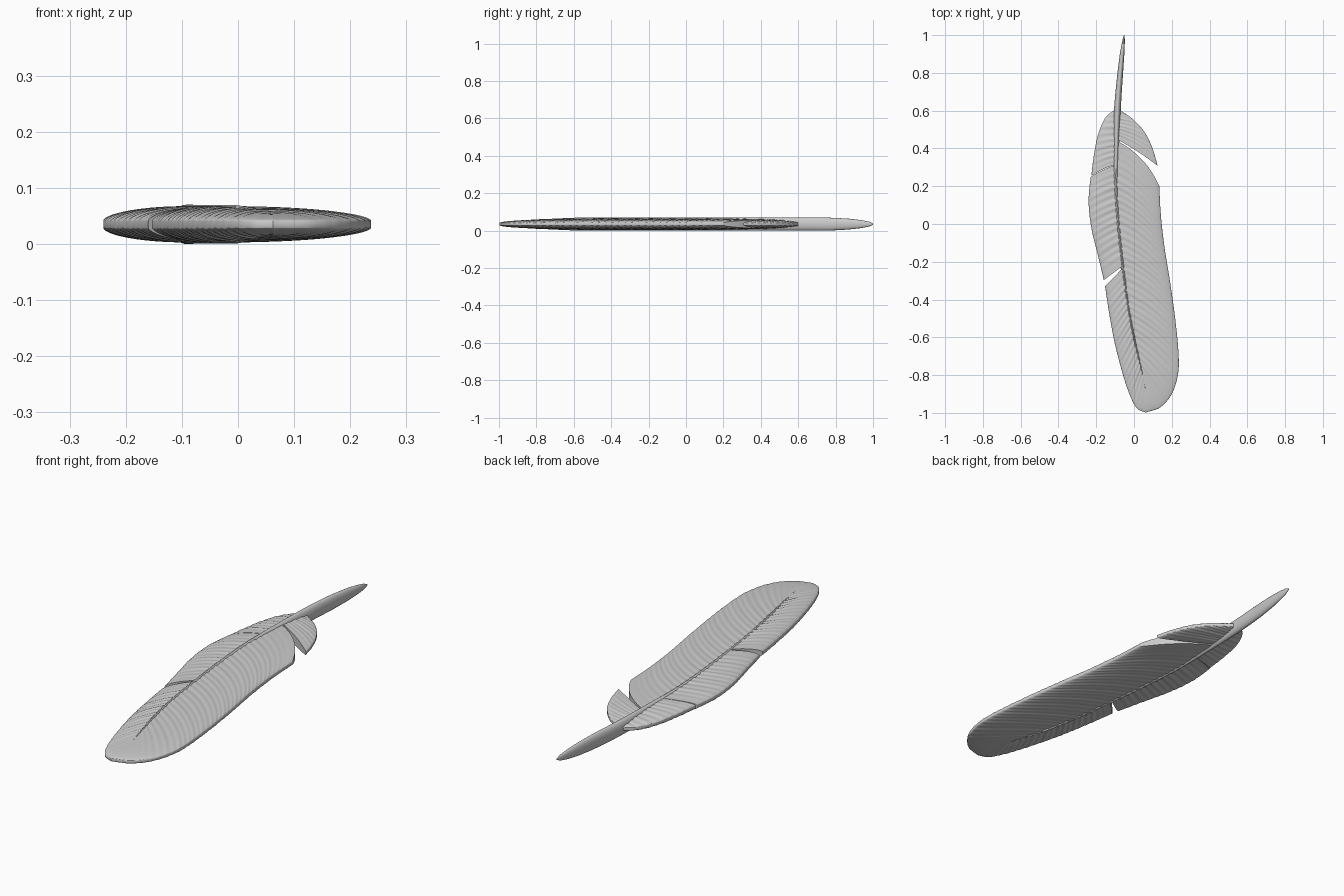
import bpy, bmesh, math
from mathutils import Vector

if "Cube" in bpy.data.objects:
    bpy.data.objects.remove(bpy.data.objects["Cube"])

ZC = 0.035  # mid height of the feather


def lerp_table(table, v):
    """Smooth interpolation in a (key, value) table with falling keys."""
    if v >= table[0][0]:
        return table[0][1]
    for (k0, a), (k1, b) in zip(table, table[1:]):
        if v >= k1:
            return a + (b - a) * (v - k0) / (k1 - k0)
    return table[-1][1]


def spline(points, n=24):
    """Dense Catmull-Rom curve through 2D points."""
    p = [Vector(q) for q in points]
    p = [2 * p[0] - p[1]] + p + [2 * p[-1] - p[-2]]
    out = []
    for i in range(1, len(p) - 2):
        a, b, c, d = p[i - 1:i + 3]
        for k in range(n):
            t = k / n
            out.append(0.5 * (2 * b + (c - a) * t + (2 * a - 5 * b + 4 * c - d) * t * t
                              + (3 * b - a - 3 * c + d) * t ** 3))
    return out + [p[-2]]


def resample(curve, n):
    """n + 1 evenly spaced points along a curve."""
    dist = [0.0]
    for a, b in zip(curve, curve[1:]):
        dist.append(dist[-1] + (b - a).length)
    out, j = [], 0
    for i in range(n + 1):
        d = dist[-1] * i / n
        while j < len(curve) - 2 and dist[j + 1] < d:
            j += 1
        out.append(curve[j].lerp(curve[j + 1], (d - dist[j]) / (dist[j + 1] - dist[j])))
    return out, dist[-1]


def finish(name, bm, angle):
    bmesh.ops.recalc_face_normals(bm, faces=bm.faces)
    me = bpy.data.meshes.new(name)
    bm.to_mesh(me)
    bm.free()
    ob = bpy.data.objects.new(name, me)
    bpy.context.collection.objects.link(ob)
    bpy.context.view_layer.objects.active = ob
    ob.select_set(True)
    bpy.ops.object.shade_smooth_by_angle(angle=math.radians(angle))
    ob.select_set(False)


# Centre line of the shaft, and its half width and half height along y
AXIS = spline([(-0.052, 1.0), (-0.068, 0.85), (-0.087, 0.62), (-0.094, 0.4), (-0.096, 0.2),
               (-0.083, 0.0), (-0.062, -0.2), (-0.033, -0.42), (0.0, -0.6), (0.035, -0.75),
               (0.063, -0.88)])
AXIS_X = [(p.y, p.x) for p in AXIS]
WIDTH = [(1.0, 0.002), (0.97, 0.007), (0.9, 0.012), (0.8, 0.015), (0.62, 0.018), (0.3, 0.015),
         (-0.3, 0.012), (-0.7, 0.008), (-0.88, 0.003)]
HEIGHT = [(1.0, 0.003), (0.98, 0.013), (0.94, 0.021), (0.87, 0.029), (0.78, 0.034), (0.7, 0.035),
          (-0.6, 0.034), (-0.75, 0.027), (-0.88, 0.015)]
# Half thickness of the vane beside the shaft
VANE = [(0.6, 0.010), (0.52, 0.020), (0.42, 0.026), (0.2, 0.030), (-0.45, 0.031),
        (-0.7, 0.027), (-0.87, 0.019)]


def shaft():
    bm = bmesh.new()
    pts, _ = resample(AXIS, 90)
    rings = []
    for p in pts:
        w, h = lerp_table(WIDTH, p.y), lerp_table(HEIGHT, p.y)
        rings.append([bm.verts.new((p.x + w * math.cos(a), p.y, ZC + h * math.sin(a)))
                      for a in (math.tau * k / 20 for k in range(20))])
    for r, s in zip(rings, rings[1:]):
        for k in range(20):
            bm.faces.new((r[k], r[k - 1], s[k - 1], s[k]))
    bm.faces.new(rings[0])
    bm.faces.new(rings[-1])
    finish("shaft", bm, 40)


def vane(name, y0, y1, outline, bulge0, bulge1, ripple, pitch=0.036, cols=18):
    """Lens-shaped sheet of barbs between the shaft and an outline."""
    length = resample(spline(outline), 10)[1]
    n = max(12, int(length / pitch) * 6)
    outer, _ = resample(spline(outline), n)
    bm = bmesh.new()
    loops = []
    for i, o in enumerate(outer):
        s = i / n
        y = y0 + (y1 - y0) * s
        a = Vector((lerp_table(AXIS_X, y), y))
        chord = o - a
        perp = Vector((-chord.y, chord.x))
        if perp.y < 0:
            perp = -perp
        mid = (a + o) / 2 + perp * (bulge0 + (bulge1 - bulge0) * s ** 3)
        root = lerp_table(VANE, y)
        wave = (math.sin(math.tau * i / 6 + 0.6 * math.sin(i * 0.13))
                + 0.5 * math.sin(i * 0.41)) * ripple
        wave *= min(1, 6 * s, 6 * (1 - s))
        top, low = [], []
        for c in range(cols + 1):
            u = math.sin(c / cols * math.pi / 2)
            p = a * (1 - u) ** 2 + mid * 2 * u * (1 - u) + o * u * u
            h = 0.006 + (root - 0.006) * (1 - u * u) ** 0.6 + wave * (1 - 0.5 * u)
            top.append(bm.verts.new((p.x, p.y, ZC + h)))
            low.append(bm.verts.new((p.x, p.y, ZC - h)))
        loops.append(top + low[::-1])
    m = len(loops[0])
    for r, s in zip(loops, loops[1:]):
        for k in range(m):
            bm.faces.new((r[k], r[k - 1], s[k - 1], s[k]))
    # Close the two end barbs with strips
    for r in (loops[0], loops[-1]):
        for k in range(cols):
            bm.faces.new((r[k], r[k + 1], r[m - 2 - k], r[m - 1 - k]))
    finish(name, bm, 50)


shaft()

# Narrow left vane: three lobes parted by a slit and a notch
vane("left_vane_upper", 0.61, 0.315,
     [(-0.10, 0.605), (-0.15, 0.565), (-0.19, 0.475), (-0.213, 0.36), (-0.226, 0.255)],
     0.05, 0.08, 0.0016)
vane("left_vane_middle", 0.312, -0.222,
     [(-0.229, 0.249), (-0.239, 0.16), (-0.238, 0.07), (-0.222, -0.04), (-0.19, -0.17),
      (-0.16, -0.297)], 0.08, 0.0, 0.0016)
vane("left_vane_lower", -0.232, -0.87,
     [(-0.153, -0.33), (-0.132, -0.47), (-0.10, -0.64), (-0.052, -0.82), (-0.012, -0.93),
      (0.02, -0.98), (0.062, -0.998)], 0.0, 0.0, 0.0016)

# Wide right vane: a small loose lobe and the long main part
vane("right_vane_upper", 0.61, 0.45,
     [(-0.075, 0.603), (0.0, 0.55), (0.06, 0.48), (0.10, 0.395), (0.125, 0.308)],
     0.1, 0.04, 0.0012)
vane("right_vane_main", 0.442, -0.87,
     [(0.134, 0.2), (0.142, 0.05), (0.161, -0.12), (0.19, -0.3), (0.218, -0.5), (0.236, -0.69),
      (0.232, -0.8), (0.20, -0.9), (0.14, -0.97), (0.062, -0.998)], 0.18, 0.0, 0.0012)
